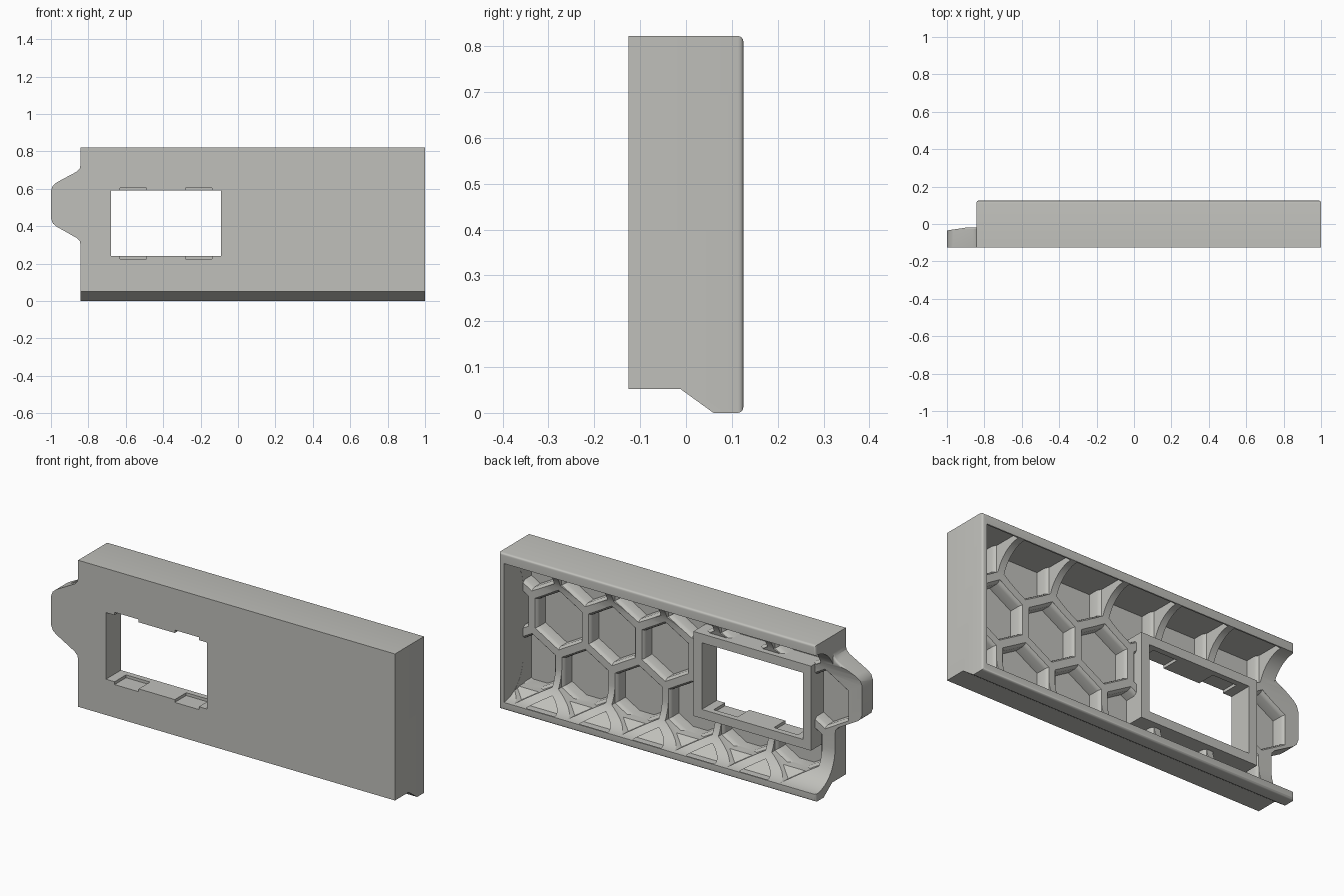
import bpy, bmesh, math

if "Cube" in bpy.data.objects:
    bpy.data.objects.remove(bpy.data.objects["Cube"])

grey = bpy.data.materials.new("warm_grey")
grey.diffuse_color = (0.53, 0.53, 0.5, 1)
grey.use_nodes = True
grey.node_tree.nodes["Principled BSDF"].inputs["Base Color"].default_value = grey.diffuse_color


def finish(bm, name):
    bmesh.ops.recalc_face_normals(bm, faces=bm.faces)
    me = bpy.data.meshes.new(name)
    bm.to_mesh(me)
    bm.free()
    ob = bpy.data.objects.new(name, me)
    bpy.context.collection.objects.link(ob)
    me.materials.append(grey)
    return ob


def loft(bm, rings):
    """Closed solid through a series of equal point rings."""
    vs = [[bm.verts.new(p) for p in r] for r in rings]
    n = len(vs[0])
    for a, b in zip(vs, vs[1:]):
        for i in range(n):
            j = (i + 1) % n
            bm.faces.new((a[i], a[j], b[j], b[i]))
    bm.faces.new(vs[0][::-1])
    bm.faces.new(vs[-1])


def prism_x(name, yz, x0, x1):
    bm = bmesh.new()
    loft(bm, [[(x, y, z) for y, z in yz] for x in (x0, x1)])
    return finish(bm, name)


def prism_y(name, xz, y0, y1):
    bm = bmesh.new()
    loft(bm, [[(x, y, z) for x, z in xz] for y in (y0, y1)])
    return finish(bm, name)


def box(name, x0, x1, y0, y1, z0, z1):
    return prism_y(name, [(x0, z0), (x1, z0), (x1, z1), (x0, z1)], y0, y1)


def boolean(target, tool, op):
    m = target.modifiers.new("cut", 'BOOLEAN')
    m.operation, m.object, m.solver = op, tool, 'EXACT'
    bpy.context.view_layer.objects.active = target
    bpy.ops.object.modifier_apply(modifier=m.name)
    bpy.data.objects.remove(tool)


def bevel_back(ob, y, width):
    """Round the edges lying on the plane of the given y."""
    bm = bmesh.new()
    bm.from_mesh(ob.data)
    es = [e for e in bm.edges if all(abs(v.co.y - y) < 1e-4 for v in e.verts)]
    bmesh.ops.bevel(bm, geom=es, offset=width, segments=4, profile=0.5, affect='EDGES')
    bm.to_mesh(ob.data)
    bm.free()


# Outer housing with the stepped underside
body = prism_x("panel_body", [(-.125, .052), (-.012, .052), (.06, 0), (.125, 0),
                              (.125, .822), (-.125, .822)], -.842, 1)
bevel_back(body, .125, .012)

# Side tab with softened corners
tab = prism_y("tab", [(-.75, .73), (-.842, .73), (-.846, .71), (-.862, .692), (-.97, .634),
                      (-.99, .617), (-1, .59), (-1, .442), (-.99, .415), (-.97, .398),
                      (-.862, .337), (-.846, .32), (-.842, .30), (-.75, .30)], -.125, -.018)
bevel_back(tab, -.018, .01)
boolean(body, tab, 'UNION')

# Hollow back with coved top and bottom, open at the tab end
FLOOR, LOW, HIGH = -.035, .04, .77
cove = [(t * math.pi / 24) for t in range(13)]
low = [(.125 - .16 * math.sin(a), LOW + .18 * (1 - math.cos(a))) for a in cove]
high = [(y, HIGH + LOW - z) for y, z in reversed(low)]
cavity = prism_x("cavity", [(.2, LOW)] + low + high + [(.2, HIGH)], -1.1, .972)
boolean(body, cavity, 'DIFFERENCE')

# Honeycomb pockets with flared mouths, clipped to leave an even skin
bm = bmesh.new()
PITCH = .31


def hexagon(cx, cz, width, y):
    r = width / math.sqrt(3)
    return [(cx + r * math.sin(i * math.pi / 3), y, cz + r * math.cos(i * math.pi / 3))
            for i in range(6)]


for row in range(4):
    cz = -.07 + row * PITCH * .866
    for k in range(-1, 6):
        cx = (.765 if row % 2 == 0 else .92) - k * PITCH
        if cx > 1.12 or (row == 0 and k == 5):
            continue
        loft(bm, [hexagon(cx, cz, w, y) for w, y in
                  ((.25, -.2), (.25, -.055), (.258, -.043), (.274, -.034), (.274, .2))])
pockets = finish(bm, "pockets")
skin = prism_x("skin", [(-.105, .078), (0, .078), (.066, .03), (.118, .03),
                        (.118, .797), (-.105, .797)], -.955, .9715)
boolean(pockets, skin, 'INTERSECT')
boolean(body, pockets, 'DIFFERENCE')

# Raised frame around the window, then the opening
boolean(body, box("frame", -.727, -.043, -.115, 0, .193, .637), 'UNION')
boolean(body, box("window", -.68, -.092, -.3, .3, .24, .59), 'DIFFERENCE')

# Clip notches in the sill and head of the window
for x in (-.63, -.28):
    boolean(body, box("notch", x, x + .14, -.2, -.03, .225, .605), 'DIFFERENCE')

bpy.ops.object.select_all(action='DESELECT')
body.select_set(True)
bpy.context.view_layer.objects.active = body
bpy.ops.object.shade_smooth_by_angle(angle=math.radians(30))
